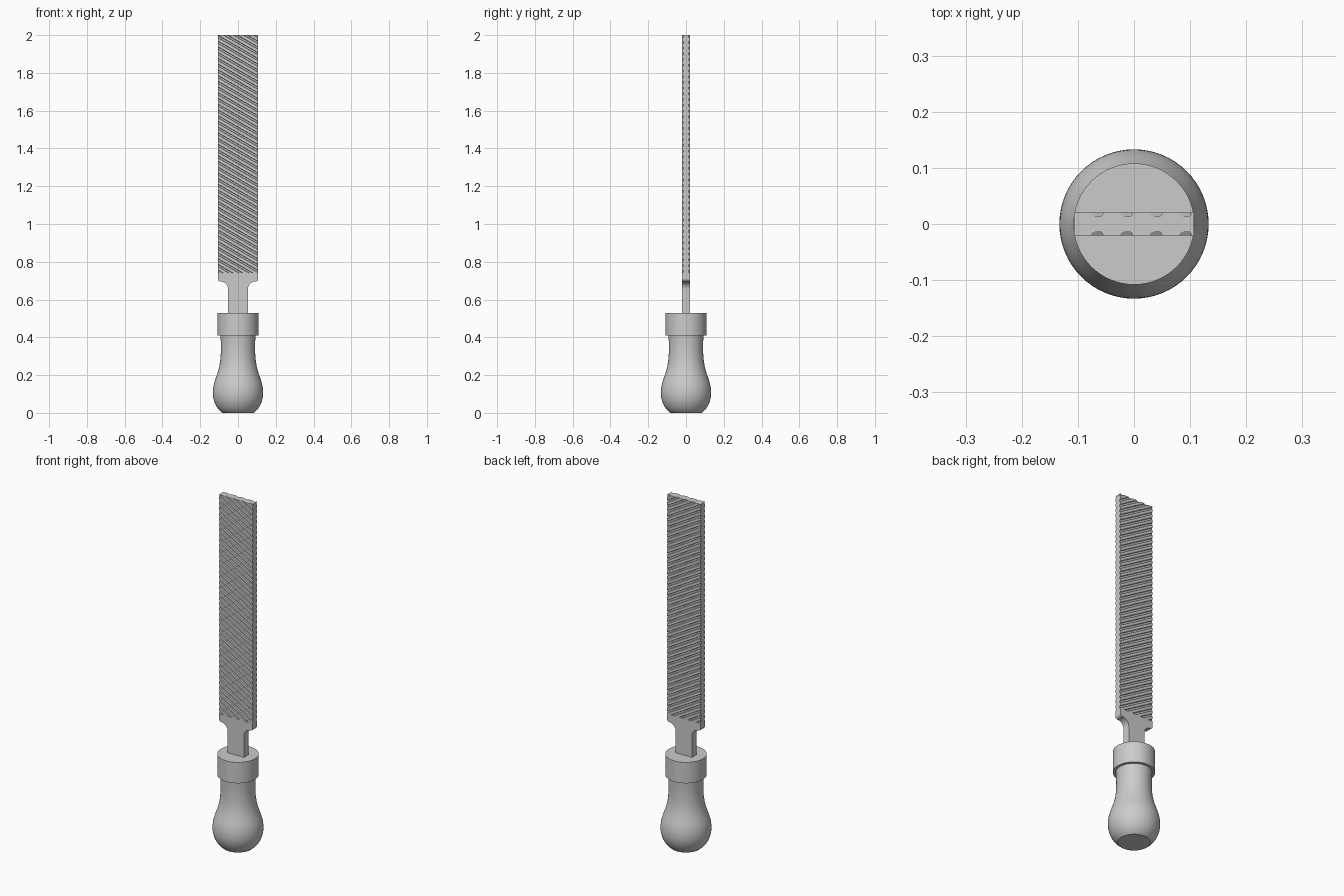
import bpy, bmesh
from math import sin, cos, pi, radians
from mathutils import Vector
from mathutils.geometry import interpolate_bezier

if "Cube" in bpy.data.objects:
    bpy.data.objects.remove(bpy.data.objects["Cube"])

HALF_W, HALF_T, TOP, CUT_Z = 0.107, 0.0205, 2.0, 0.74


def add_object(name, bm):
    bmesh.ops.recalc_face_normals(bm, faces=bm.faces)
    mesh = bpy.data.meshes.new(name)
    bm.to_mesh(mesh)
    bm.free()
    ob = bpy.data.objects.new(name, mesh)
    bpy.context.collection.objects.link(ob)
    return ob


def lathe(name, profile, sides=64):
    bm = bmesh.new()
    rings = [[bm.verts.new((r * cos(2 * pi * i / sides), r * sin(2 * pi * i / sides), z))
              for i in range(sides)] for r, z in profile]
    for a, b in zip(rings, rings[1:]):
        for i in range(sides):
            j = (i + 1) % sides
            bm.faces.new((a[i], a[j], b[j], b[i]))
    bm.faces.new(rings[0])
    bm.faces.new(rings[-1])
    ob = add_object(name, bm)
    bpy.ops.object.select_all(action='DESELECT')
    ob.select_set(True)
    bpy.context.view_layer.objects.active = ob
    bpy.ops.object.shade_smooth_by_angle(angle=radians(35))
    return ob


def curve(p0, h0, h1, p1, n):
    return [(v.x, v.y) for v in interpolate_bezier(*[Vector((*p, 0)) for p in (p0, h0, h1, p1)], n)]


def arc(cx, cz, r, a0, a1, n=8):
    return [(cx + r * cos(radians(a0 + (a1 - a0) * i / n)),
             cz + r * sin(radians(a0 + (a1 - a0) * i / n))) for i in range(n + 1)]


# Turned handle: rounded base, bulb, slim neck
bulb = curve((0.088, 0.004), (0.115, 0.025), (0.133, 0.065), (0.133, 0.105), 10)
neck = curve((0.133, 0.105), (0.133, 0.20), (0.078, 0.20), (0.093, 0.412), 20)
lathe("handle", [(0.083, 0.0)] + bulb + neck[1:])

# Collar around the tang
lathe("ferrule", [(0.108, 0.41), (0.108, 0.53)])

# Blade and tang: mirrored outline extruded through the thickness
right = ([(0.052, 0.48)] + arc(0.092, 0.655, 0.04, 180, 90)
         + arc(0.092, 0.710, 0.015, -90, 0, 5)[1:] + [(HALF_W, TOP)])
outline = right + [(-x, z) for x, z in reversed(right)]
bm = bmesh.new()
face = bm.faces.new([bm.verts.new((x, -HALF_T, z)) for x, z in outline])
ext = bmesh.ops.extrude_face_region(bm, geom=[face])
bmesh.ops.translate(bm, vec=(0, 2 * HALF_T, 0),
                    verts=[v for v in ext["geom"] if isinstance(v, bmesh.types.BMVert)])
blade = add_object("blade", bm)

# Slanted teeth: trapezoid bars on both faces, trimmed level at the bottom
ANGLE, PITCH, DEPTH = radians(30), 0.0525, 0.006
along = Vector((cos(ANGLE), 0, -sin(ANGLE)))
across = Vector((sin(ANGLE), 0, cos(ANGLE)))
step = PITCH * sin(ANGLE)
bm = bmesh.new()
for k in range(-48, 4):
    mid = Vector((-0.066, 0, TOP)) + across * (k * step)
    mid -= along * (mid.x / along.x)
    for side in (-1, 1):
        ends = []
        for t in (-0.2, 0.2):
            ends.append([bm.verts.new(mid + along * t + across * (w * sin(ANGLE))
                                      + Vector((0, side * y, 0)))
                         for w, y in ((-0.016, HALF_T + 0.006), (0.016, HALF_T + 0.006),
                                      (0.008, HALF_T - DEPTH), (-0.008, HALF_T - DEPTH))])
        a, b = ends
        bm.faces.new(a)
        bm.faces.new(b[::-1])
        for i in range(4):
            j = (i + 1) % 4
            bm.faces.new((a[i], a[j], b[j], b[i]))
cut = bmesh.ops.bisect_plane(bm, geom=bm.verts[:] + bm.edges[:] + bm.faces[:],
                             plane_co=(0, 0, CUT_Z), plane_no=(0, 0, 1), clear_inner=True)
bmesh.ops.holes_fill(bm, edges=[e for e in bm.edges if e.is_boundary], sides=0)
cutter = add_object("tooth_cutter", bm)
cutter.hide_render = True

mod = blade.modifiers.new("teeth", 'BOOLEAN')
mod.operation = 'DIFFERENCE'
mod.solver = 'EXACT'
mod.object = cutter
bpy.context.view_layer.objects.active = blade
bpy.ops.object.modifier_apply(modifier=mod.name)
bpy.data.objects.remove(cutter, do_unlink=True)
